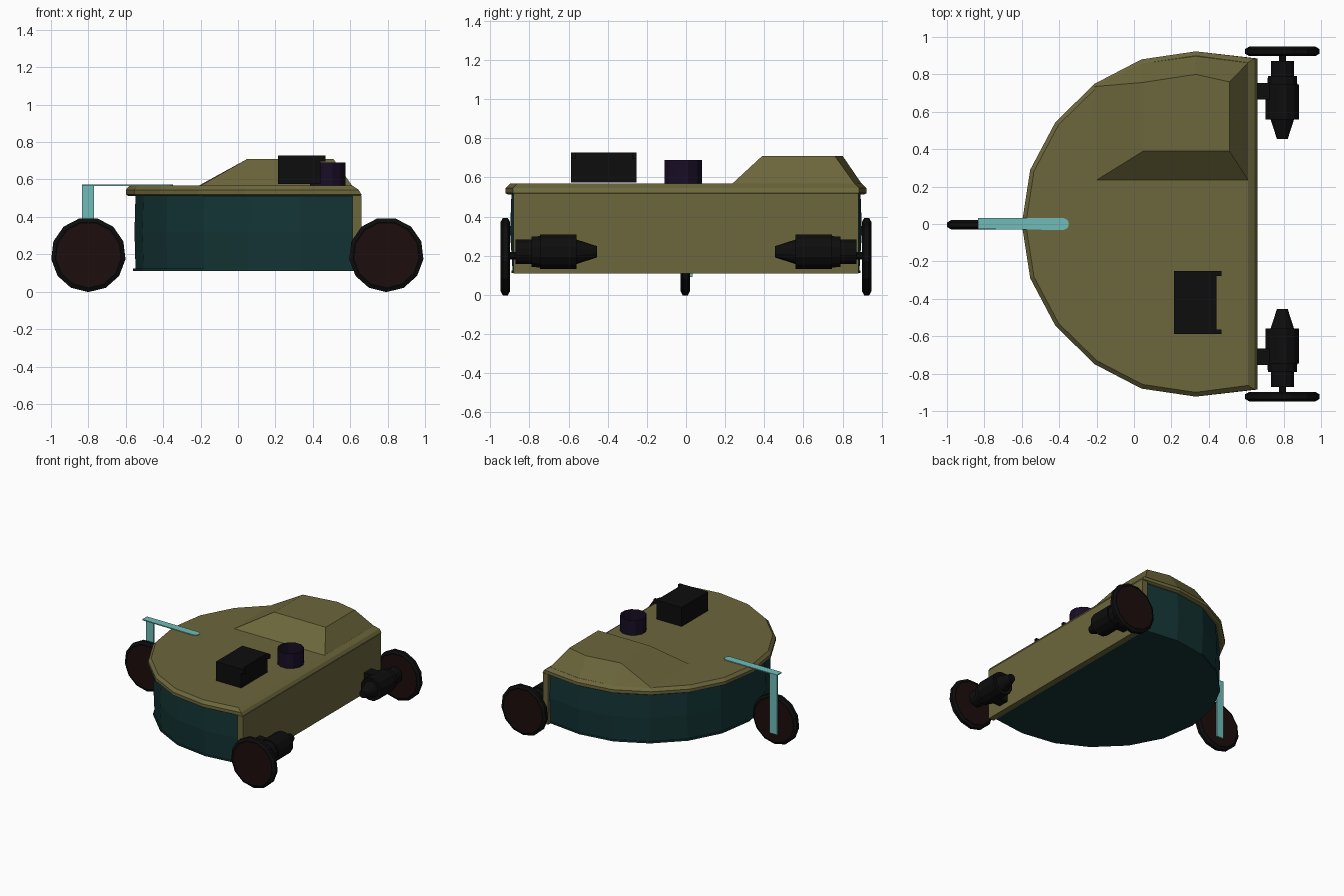
import bpy, bmesh, math
from mathutils import Vector

if "Cube" in bpy.data.objects:
    bpy.data.objects.remove(bpy.data.objects["Cube"])


def mat(name, rgb):
    m = bpy.data.materials.new(name)
    m.diffuse_color = (*rgb, 1)
    m.use_nodes = True
    m.node_tree.nodes["Principled BSDF"].inputs["Base Color"].default_value = m.diffuse_color
    return m


KHAKI = mat("khaki", (0.15, 0.135, 0.045))
TEAL = mat("dark_teal", (0.007, 0.035, 0.036))
BLACK = mat("black", (0.004, 0.004, 0.004))
HUB = mat("dark_red", (0.012, 0.004, 0.004))
CYAN = mat("turquoise", (0.16, 0.5, 0.48))
PURPLE = mat("dark_purple", (0.009, 0.004, 0.018))


def loft(name, rings, material, caps=True):
    """Skin a stack of equal-length point rings."""
    bm = bmesh.new()
    rows = [[bm.verts.new(p) for p in ring] for ring in rings]
    n = len(rows[0])
    for a, b in zip(rows, rows[1:]):
        for i in range(n):
            j = (i + 1) % n
            bm.faces.new((a[i], a[j], b[j], b[i]))
    if caps:
        bm.faces.new(rows[0][::-1])
        bm.faces.new(rows[-1])
    bmesh.ops.remove_doubles(bm, verts=bm.verts, dist=1e-4)
    bmesh.ops.recalc_face_normals(bm, faces=bm.faces)
    me = bpy.data.meshes.new(name)
    bm.to_mesh(me)
    bm.free()
    me.materials.append(material)
    ob = bpy.data.objects.new(name, me)
    bpy.context.collection.objects.link(ob)
    return ob


def lathe(name, centre, profile, sides, material, axis="Y", caps=True):
    """Revolve (offset, radius) pairs about an axis through centre."""
    c = Vector(centre)
    rings = []
    for t, r in profile:
        ring = []
        for i in range(sides):
            a = 2 * math.pi * (i + 0.5) / sides
            u, v = r * math.sin(a), r * math.cos(a)
            ring.append(c + Vector((u, t, v) if axis == "Y" else (u, v, t)))
        rings.append(ring)
    return loft(name, rings, material, caps)


def box(name, lo, hi, material):
    (x0, y0, z0), (x1, y1, z1) = lo, hi
    rings = [[(x0, y0, z), (x1, y0, z), (x1, y1, z), (x0, y1, z)] for z in (z0, z1)]
    return loft(name, rings, material)


# half-round plan shared by tub and lid
half = [(0.66, 0.885), (0.33, 0.923), (0.04, 0.88), (-0.21, 0.75),
        (-0.42, 0.545), (-0.555, 0.29)]
plan = half + [(-0.60, 0)] + [(x, -y) for x, y in reversed(half)]


def plan_ring(z, kx, ky, xmax):
    return [(min((x - 0.33) * kx + 0.33, xmax), y * ky, z) for x, y in plan]


# tub with a thin bottom flange
loft("tub", [plan_ring(0.112, 0.958, 0.965, 0.63), plan_ring(0.125, 0.958, 0.965, 0.63),
             plan_ring(0.125, 0.944, 0.96, 0.63), plan_ring(0.32, 0.95, 0.974, 0.63),
             plan_ring(0.52, 0.944, 0.966, 0.63)], TEAL)

# lid with rim and chamfered top edge
loft("lid", [plan_ring(0.512, 0.985, 0.985, 0.66), plan_ring(0.52, 1, 1, 0.66),
             plan_ring(0.545, 1, 1, 0.645), plan_ring(0.568, 0.977, 0.975, 0.61)], KHAKI)

# flat drive-side plate
box("side_plate", (0.612, -0.882, 0.11), (0.66, 0.882, 0.515), KHAKI)

# raised hump on the lid
base = [(-0.2, 0.235), (0.61, 0.235), (0.61, 0.862), (0.33, 0.898), (0.04, 0.858), (-0.21, 0.735)]
crown = [(0.05, 0.39), (0.51, 0.39), (0.51, 0.76), (0.33, 0.80), (0.05, 0.757), (0.05, 0.757)]
loft("lid_hump", [[(x, y, 0.567) for x, y in base], [(x, y, 0.71) for x, y in crown]], KHAKI)

# equipment box with two corner tabs
box("equipment_box", (0.215, -0.588, 0.575), (0.44, -0.252, 0.728), BLACK)
for i, y in enumerate((-0.588, -0.277)):
    box(f"box_tab_{i + 1}", (0.435, y, 0.695), (0.467, y + 0.025, 0.728), BLACK)

# open sensor tube
lathe("sensor_tube", (0.48, -0.014, 0.565), [(0, 0.098), (0.125, 0.098)], 12, PURPLE, "Z", False)


def wheel(name, x, y):
    lathe(name + "_tire", (x, y, 0.198),
          [(-0.02, 0.17), (-0.025, 0.178), (-0.013, 0.2), (0.013, 0.2), (0.025, 0.178),
           (0.02, 0.17)], 13, BLACK)
    lathe(name + "_disc", (x, y, 0.198), [(-0.023, 0.172), (0.023, 0.172)], 13, HUB)


wheel("caster_wheel", -0.80, -0.004)

# drive wheels, gear motors, axles and brackets on both ends
for s, side in ((-1, "front"), (1, "back")):
    wheel(f"{side}_drive_wheel", 0.793, s * 0.923)
    lathe(f"{side}_motor", (0.793, 0, 0.22),
          [(s * y, r) for y, r in ((0.455, 0.03), (0.56, 0.065), (0.56, 0.092), (0.745, 0.092),
                                   (0.745, 0.083), (0.79, 0.08), (0.79, 0.064), (0.872, 0.064))],
          12, BLACK)
    lathe(f"{side}_axle", (0.793, 0, 0.2), [(s * 0.86, 0.02), (s * 0.91, 0.02)], 8, BLACK)
    y0, y1 = sorted((s * 0.665, s * 0.755))
    box(f"{side}_motor_bracket", (0.655, y0, 0.16), (0.75, y1, 0.28), BLACK)

# caster arm: thin strap with a rounded end, and a flat post beside the wheel
tip = [(-0.38 + 0.032 * math.cos(a), 0.032 * math.sin(a))
       for a in (math.radians(d) for d in range(-90, 91, 30))]
strap = [(-0.835, 0.033), (-0.835, -0.027)] + tip
loft("caster_arm", [[(x, y, z) for x, y in strap] for z in (0.566, 0.574)], CYAN)
box("caster_post", (-0.835, 0.021, 0.09), (-0.77, 0.033, 0.572), CYAN)
